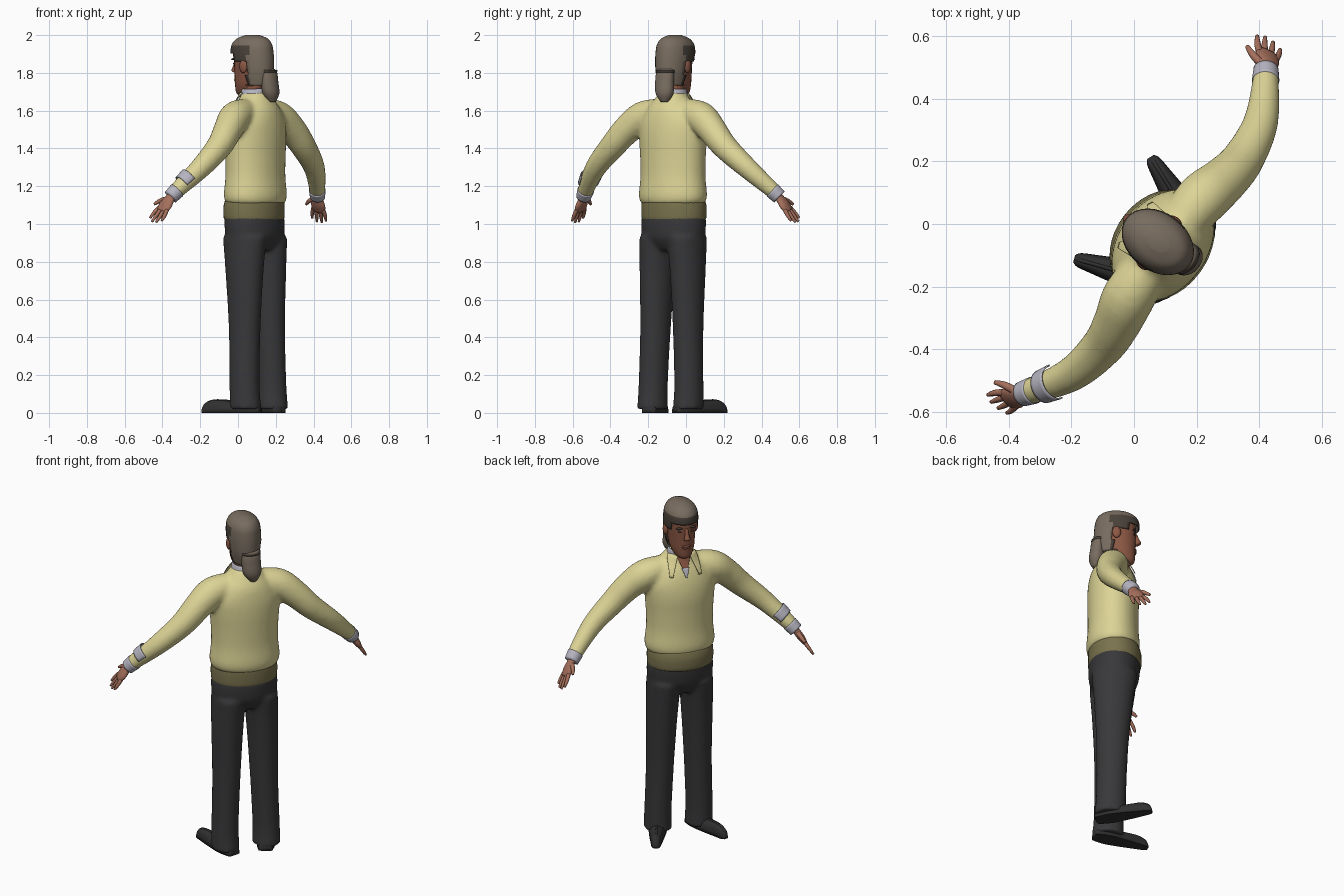
import bpy, bmesh, math
from mathutils import Vector, Matrix

cube = bpy.data.objects.get("Cube")
if cube:
    bpy.data.objects.remove(cube, do_unlink=True)

TURN = math.radians(-126.9)      # the figure is built facing -y, then turned
VX, VY = Vector((1, 0, 0)), Vector((0, 1, 0))


def material(name, *rgb):
    lin = [(c / 255 / 12.92) if c < 11 else ((c / 255 + 0.055) / 1.055) ** 2.4 for c in rgb]
    m = bpy.data.materials.new(name)
    m.use_nodes = True
    m.diffuse_color = (*lin, 1)
    m.node_tree.nodes["Principled BSDF"].inputs["Base Color"].default_value = (*lin, 1)
    return m


YELLOW = material("sweater_yellow", 221, 212, 150)
OLIVE = material("waistband_olive", 122, 115, 78)
CHARCOAL = material("trouser_charcoal", 56, 56, 58)
BLACK = material("shoe_black", 48, 48, 48)
LAVENDER = material("shirt_lavender", 182, 180, 192)
FACE = material("face_skin", 140, 88, 68)
HAND = material("hand_skin", 166, 112, 92)
GREY = material("hair_grey", 120, 108, 95)
DARK = material("hair_dark", 72, 65, 57)


def spline(rows, steps):
    """Smooth interpolation through rows of numbers."""
    out = []
    for i in range(len(rows) - 1):
        a, b, c, d = (rows[max(0, min(len(rows) - 1, i + k))] for k in (-1, 0, 1, 2))
        for s in range(steps):
            t = s / steps
            out.append([q + t * (r - p + t * (2*p - 5*q + 4*r - w + t * (3*q - p - 3*r + w))) / 2
                        for p, q, r, w in zip(a, b, c, d)])
    return out + [list(rows[-1])]


def loft(bm, rings, side=None, steps=4, sides=24, caps=True, power=1):
    """Skin rings (x, y, z, rx, ry); level rings unless a side vector is given."""
    rows = spline(rings, steps)
    loops = []
    for i, p in enumerate(rows):
        u, v = VX, VY
        if side is not None:
            t = Vector(rows[min(i + 1, len(rows) - 1)][:3]) - Vector(rows[max(i - 1, 0)][:3])
            t.normalize()
            u = (side - t * side.dot(t)).normalized()
            v = t.cross(u)
        loop = []
        for k in range(sides):
            a = math.tau * k / sides
            ca, sa = (math.copysign(abs(f) ** power, f) for f in (math.cos(a), math.sin(a)))
            loop.append(bm.verts.new(Vector(p[:3]) + u * p[3] * ca + v * p[4] * sa))
        loops.append(loop)
    for a, b in zip(loops, loops[1:]):
        for k in range(sides):
            n = (k + 1) % sides
            bm.faces.new((a[k], a[n], b[n], b[k]))
    if caps:
        bm.faces.new(loops[0])
        bm.faces.new(loops[-1])


def ball(bm, centre, size):
    bmesh.ops.create_uvsphere(bm, u_segments=16, v_segments=10, radius=1,
                              matrix=Matrix.Translation(centre) @ Matrix.Diagonal((*size, 1)))


def finish(name, bm, *mats, mirror=False, rule=None, keep=None, fuse=0, thick=0):
    bmesh.ops.recalc_face_normals(bm, faces=bm.faces[:])
    if keep:
        bad = [f for f in bm.faces if not keep(f)]
        bmesh.ops.delete(bm, geom=bad, context="FACES")
    for f in bm.faces:
        f.smooth = True
        if rule:
            f.material_index = rule(f.calc_center_median())
    me = bpy.data.meshes.new(name)
    bm.to_mesh(me)
    bm.free()
    for m in mats:
        me.materials.append(m)
    ob = bpy.data.objects.new(name, me)
    bpy.context.collection.objects.link(ob)
    ob.rotation_euler.z = TURN
    if mirror:
        ob.modifiers.new("mirror", "MIRROR").use_mirror_merge = False
    if fuse:
        r = ob.modifiers.new("fuse", "REMESH")
        r.mode, r.voxel_size, r.use_smooth_shade = "VOXEL", fuse, True
        s = ob.modifiers.new("soften", "SMOOTH")
        s.factor, s.iterations = 0.5, 8
    if thick:
        s = ob.modifiers.new("thickness", "SOLIDIFY")
        s.thickness, s.offset = thick, 0
    return ob


def column(*rows):
    """Centred level rings from (y, z, rx, ry)."""
    return [(0, *r) for r in rows]


def flipped(rings, s):
    return [(s * r[0], *r[1:]) for r in rings]


# Sweater: torso and both sleeves fused together
ARM = [(.08, .12, 1.595, .07, .07), (.19, .125, 1.565, .085, .085), (.28, .145, 1.5, .077, .077),
       (.372, .154, 1.41, .068, .068), (.504, .128, 1.295, .056, .056), (.632, .052, 1.165, .041, .041)]
bm = bmesh.new()
loft(bm, column((.115, 1.105, .178, .135), (.115, 1.125, .192, .143), (.115, 1.16, .197, .147),
                (.115, 1.25, .188, .14), (.115, 1.35, .19, .14), (.115, 1.45, .197, .142),
                (.118, 1.53, .195, .135), (.122, 1.6, .155, .118), (.122, 1.65, .108, .093),
                (.115, 1.695, .07, .072)), sides=40)
for s in (1, -1):
    loft(bm, flipped(ARM, s), side=VY)
sweater = finish("sweater", bm, YELLOW, fuse=.011)

# Ribbed waistband
bm = bmesh.new()
loft(bm, column((.108, 1.02, .178, .139), (.106, 1.035, .185, .146), (.106, 1.09, .186, .147),
                (.11, 1.13, .18, .14)), sides=40)
finish("waistband", bm, OLIVE)

# Trousers: hips and two legs fused together
LEG = [(.118, .138, .02, .078, .088), (.118, .132, .15, .074, .083), (.108, .125, .45, .077, .088),
       (.1, .118, .75, .087, .108), (.09, .113, .93, .094, .128)]
bm = bmesh.new()
loft(bm, column((.112, .86, .12, .09), (.112, .92, .175, .13), (.11, .98, .186, .141),
                (.108, 1.045, .183, .143)), sides=40)
for s in (1, -1):
    loft(bm, flipped(LEG, s))
finish("trousers", bm, CHARCOAL, fuse=.011)

# Shoes with a slightly wider sole, toes turned out
out = math.radians(21)
ahead, across = Vector((math.sin(out), -math.cos(out), 0)), Vector((math.cos(out), math.sin(out), 0))
ankle = Vector((.118, .135, 0))
SHOE = [(-.085, .03, .03), (-.07, .052, .04), (0, .058, .05), (.09, .064, .042),
        (.17, .066, .031), (.22, .048, .023), (.237, .02, .012)]
for name, grow, flat in (("shoe_uppers", 1, 0), ("shoe_soles", 1.08, .011)):
    bm = bmesh.new()
    rings = [(*(ankle + ahead * d), flat or h, w * grow, flat or h) for d, w, h in SHOE]
    loft(bm, rings, side=across, power=.75)
    for v in bm.verts:
        v.co.z = max(v.co.z, 0)
    finish(name, bm, BLACK, mirror=True)

# Shirt cuffs, and the turned-back patch on the left sleeve
bm = bmesh.new()
loft(bm, [(.618, .061, 1.178, .044, .044), (.648, .04, 1.143, .04, .04)], side=VY)
finish("shirt_cuffs", bm, LAVENDER, mirror=True)
bm = bmesh.new()
loft(bm, [(.555, .1, 1.246, .056, .056), (.59, .079, 1.21, .052, .052)], side=VY, caps=False)
finish("sleeve_patch", bm, LAVENDER, keep=lambda f: f.normal.z > -.15, thick=.005)

# Hands
wrist = Vector((.642, .044, 1.15))
reach = Vector((.09, -.054, -.145)).normalized()
wide = (-VY + reach * reach.y).normalized()


def hand_ring(along, over, rx, ry):
    return (*(wrist + reach * along + wide * over), rx, ry)


bm = bmesh.new()
loft(bm, [hand_ring(-.02, 0, .026, .022), hand_ring(.02, 0, .03, .02), hand_ring(.06, 0, .042, .02),
          hand_ring(.1, 0, .038, .013)], side=wide)
for over, length in ((.031, .07), (.011, .085), (-.01, .08), (-.03, .062)):
    loft(bm, [hand_ring(.085, over, .011, .011), hand_ring(.09 + length * .5, over * 1.3, .01, .01),
              hand_ring(.09 + length, over * 1.4, .006, .006)], side=wide, sides=10)
loft(bm, [hand_ring(.025, .015, .014, .014), hand_ring(.05, .052, .012, .012),
          hand_ring(.08, .075, .007, .007)], side=reach, sides=10)
finish("hands", bm, HAND, mirror=True)

# Neck and open shirt collar
bm = bmesh.new()
loft(bm, column((.1, 1.6, .055, .06), (.095, 1.69, .052, .057), (.09, 1.77, .055, .06)))
finish("neck", bm, FACE)
bm = bmesh.new()
loft(bm, column((.112, 1.67, .074, .077), (.105, 1.715, .062, .066)), caps=False)
finish("shirt_collar", bm, LAVENDER, keep=lambda f: f.calc_center_median().y > .06, thick=.006)


# Neckline plates laid on the sweater
def patch(name, mat, corners, mirror=False, lift=.005):
    a, b, c, d = (Vector(p) for p in corners)
    n = 8
    bm = bmesh.new()
    g = [[bm.verts.new(a.lerp(b, i / n).lerp(d.lerp(c, i / n), j / n)) for i in range(n + 1)]
         for j in range(n + 1)]
    for j in range(n):
        for i in range(n):
            bm.faces.new((g[j][i], g[j][i + 1], g[j + 1][i + 1], g[j + 1][i]))
    ob = finish(name, bm, mat, mirror=mirror)
    w = ob.modifiers.new("lay", "SHRINKWRAP")
    w.target, w.offset, w.wrap_mode = sweater, lift, "ABOVE_SURFACE"
    s = ob.modifiers.new("thickness", "SOLIDIFY")
    s.thickness, s.offset = .004, 0


patch("throat", FACE, [(-.042, .04, 1.69), (.042, .04, 1.69), (.012, .01, 1.615), (-.012, .01, 1.615)])
patch("undershirt", LAVENDER, [(-.022, .01, 1.625), (.022, .01, 1.625), (.003, 0, 1.57), (-.003, 0, 1.57)],
      lift=.007)
patch("collar_points", YELLOW, [(.034, .04, 1.69), (.075, .09, 1.69), (.085, .02, 1.575), (.07, .01, 1.575)],
      mirror=True, lift=.011)

# Head
bm = bmesh.new()
loft(bm, column((.05, 1.68, .022, .035), (.053, 1.695, .045, .055), (.075, 1.74, .066, .081),
                (.09, 1.8, .075, .099), (.094, 1.86, .08, .105), (.094, 1.91, .08, .104),
                (.096, 1.95, .07, .09), (.096, 1.98, .04, .055)))
finish("head", bm, FACE)
bm = bmesh.new()
loft(bm, [(0, -.008, 1.87, .009, .008), (0, -.017, 1.835, .012, .014), (0, -.022, 1.812, .018, .017),
          (0, -.008, 1.8, .012, .008)], sides=14)
ball(bm, (0, -.006, 1.763), (.026, .009, .006))
ball(bm, (0, -.004, 1.752), (.022, .009, .006))
finish("nose_and_lips", bm, FACE)
bm = bmesh.new()
ball(bm, (.086, .1, 1.835), (.014, .024, .036))
finish("ears", bm, FACE, mirror=True)
bm = bmesh.new()
ball(bm, (.034, .001, 1.873), (.024, .011, .006))
ball(bm, (.033, .003, 1.85), (.013, .008, .005))
finish("brows_and_eyes", bm, DARK, mirror=True)


# Hair cap with a hairline that drops behind the ears
def hairline(c):
    return 1.9 if c.y < .03 else 1.862 if c.y < .118 else 1


bm = bmesh.new()
loft(bm, column((.12, 1.735, .066, .08), (.106, 1.8, .083, .11), (.099, 1.86, .089, .119),
                (.093, 1.91, .09, .121), (.092, 1.95, .083, .114), (.095, 1.98, .062, .088),
                (.096, 1.998, .025, .038)), steps=6, sides=32)
finish("hair", bm, GREY, DARK, thick=.006,
       keep=lambda f: f.calc_center_median().z > hairline(f.calc_center_median()),
       rule=lambda c: 1 if c.y < .13 and c.z < 1.945 else 0)

# Tied tail of hair with a band
bm = bmesh.new()
loft(bm, [(-.008, .17, 1.83, .03, .02), (-.01, .195, 1.812, .05, .035), (-.01, .203, 1.75, .054, .04),
          (-.014, .208, 1.69, .05, .04), (-.018, .212, 1.645, .02, .018)])
finish("tied_hair", bm, GREY)
bm = bmesh.new()
loft(bm, [(-.01, .193, 1.803, .055, .042), (-.01, .195, 1.815, .055, .041)], steps=1)
finish("hair_tie", bm, DARK)
